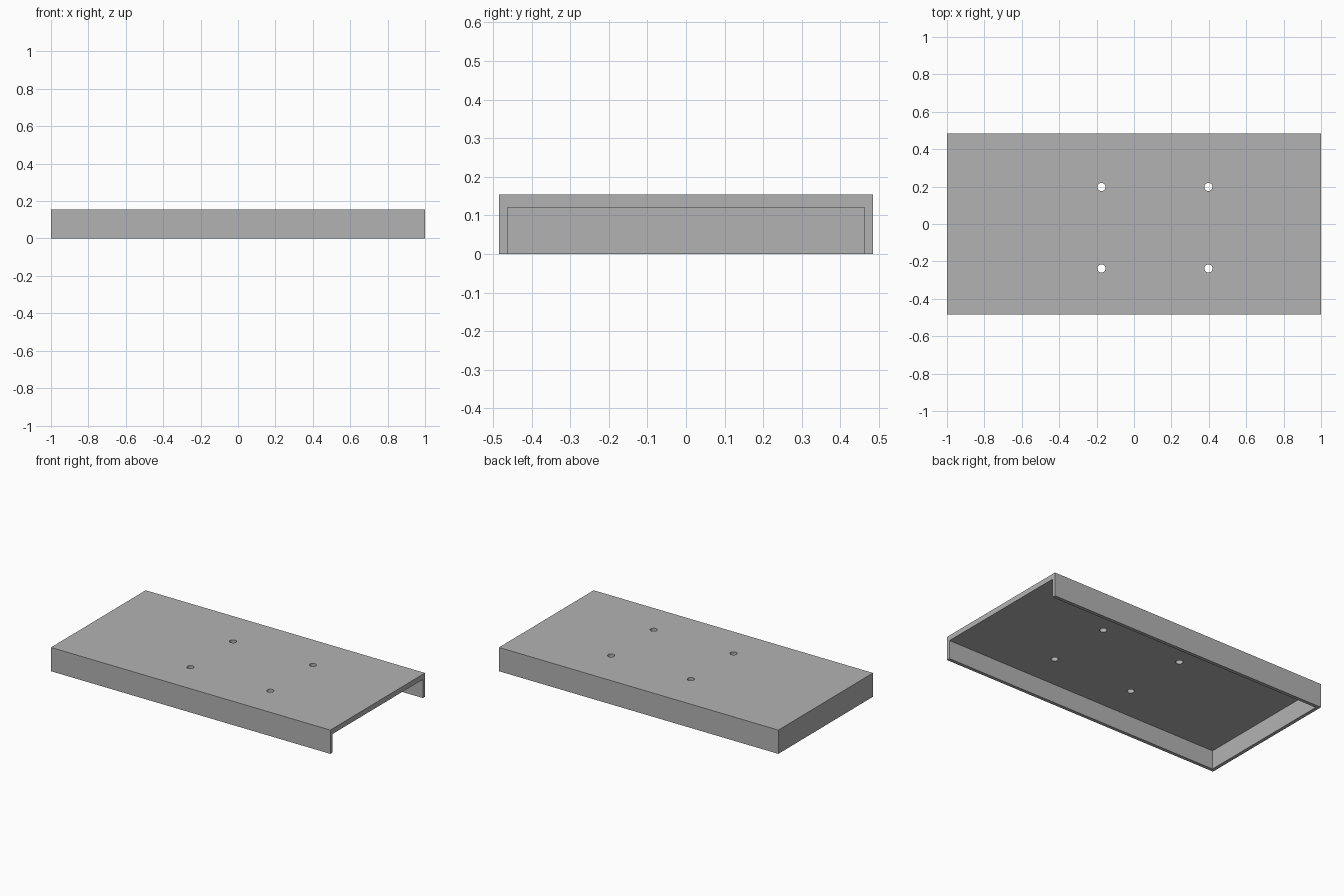
import bpy

LENGTH, WIDTH, HEIGHT = 2.0, 0.968, 0.154
WALL, ROOF_UNDERSIDE = 0.022, 0.12
HOLE_RADIUS = 0.0215

if "Cube" in bpy.data.objects:
    bpy.data.objects.remove(bpy.data.objects["Cube"], do_unlink=True)

grey = bpy.data.materials.new("plain grey")
grey.use_nodes = True
colour = (0.45, 0.45, 0.45, 1)
grey.diffuse_color = colour
grey.node_tree.nodes["Principled BSDF"].inputs["Base Color"].default_value = colour


def box(name, low, high):
    """Box between two opposite corners."""
    centre = [(a + b) / 2 for a, b in zip(low, high)]
    bpy.ops.mesh.primitive_cube_add(size=1, location=centre)
    ob = bpy.context.object
    ob.name = name
    ob.scale = [b - a for a, b in zip(low, high)]
    bpy.ops.object.transform_apply(location=True, rotation=False, scale=True)
    ob.data.materials.append(grey)
    return ob


def cut(target, cutter):
    """Subtract the cutter for good, then remove it."""
    mod = target.modifiers.new("cut", "BOOLEAN")
    mod.operation = "DIFFERENCE"
    mod.solver = "EXACT"
    mod.object = cutter
    bpy.context.view_layer.objects.active = target
    bpy.ops.object.modifier_apply(modifier=mod.name)
    bpy.data.objects.remove(cutter, do_unlink=True)


# Tray cover: roof with front, back and right-end walls
x, y = LENGTH / 2, WIDTH / 2
cover = box("tray_cover", (-x, -y, 0), (x, y, HEIGHT))

# Hollow underside, open at the +x end
cut(cover, box("cavity_cutter", (-x + WALL, -y + WALL, -0.1),
               (x + 0.1, y - WALL, ROOF_UNDERSIDE)))

# Four mounting holes through the roof
for hole_x in (-0.174, 0.398):
    for hole_y in (-0.238, 0.198):
        bpy.ops.mesh.primitive_cylinder_add(
            vertices=32, radius=HOLE_RADIUS, depth=0.2,
            location=(hole_x, hole_y, HEIGHT))
        drill = bpy.context.object
        drill.data.materials.append(grey)
        cut(cover, drill)

# Smooth hole walls, crisp edges elsewhere
bpy.ops.object.select_all(action="DESELECT")
cover.select_set(True)
bpy.context.view_layer.objects.active = cover
bpy.ops.object.shade_smooth_by_angle()
